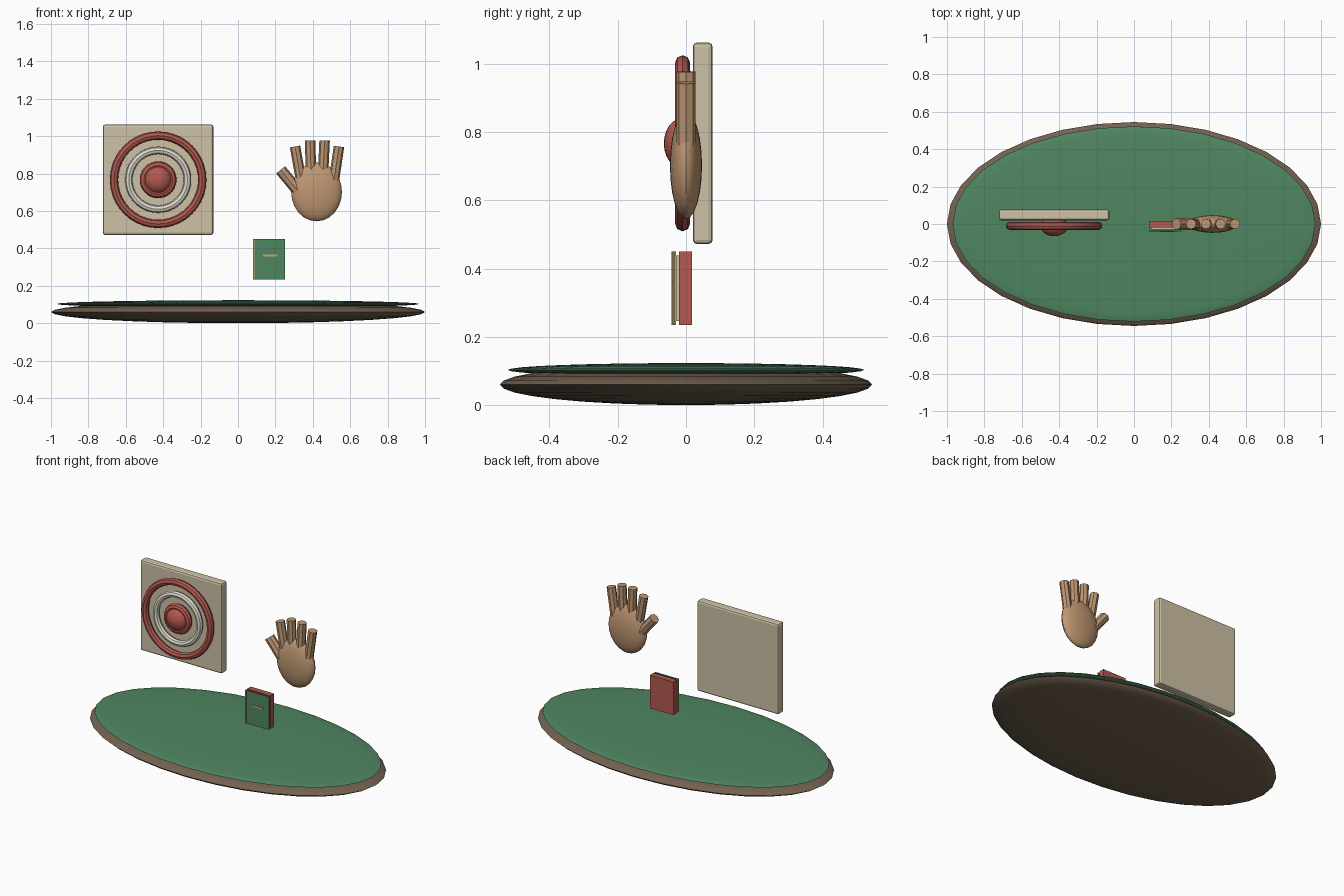
import bpy, math
from mathutils import Vector

if "Cube" in bpy.data.objects:
    bpy.data.objects.remove(bpy.data.objects["Cube"])


def material(name, rgb):
    m = bpy.data.materials.new(name)
    m.diffuse_color = (*rgb, 1)
    m.use_nodes = True
    m.node_tree.nodes["Principled BSDF"].inputs["Base Color"].default_value = m.diffuse_color
    return m


GREEN = material("green", (0.08, 0.24, 0.12))
BROWN = material("brown", (0.17, 0.12, 0.08))
RED = material("red", (0.45, 0.10, 0.08))
CREAM = material("cream", (0.62, 0.54, 0.38))
WHITE = material("white", (0.75, 0.72, 0.63))
SKIN = material("tan", (0.52, 0.31, 0.17))
GOLD = material("gold", (0.60, 0.40, 0.12))


def finish(name, mat, smooth=True):
    ob = bpy.context.object
    ob.name = name
    ob.data.materials.append(mat)
    if smooth:
        bpy.ops.object.transform_apply(location=False, rotation=True, scale=True)
        bpy.ops.object.shade_smooth_by_angle(angle=math.radians(35))
    return ob


def ellipsoid(name, loc, radii, mat, seg=32, rings=16):
    bpy.ops.mesh.primitive_uv_sphere_add(segments=seg, ring_count=rings, radius=1, location=loc)
    bpy.context.object.scale = radii
    return finish(name, mat)


def box(name, lo, hi, mat, bevel=0):
    lo, hi = Vector(lo), Vector(hi)
    bpy.ops.mesh.primitive_cube_add(size=1, location=(lo + hi) / 2)
    bpy.context.object.scale = hi - lo
    bpy.ops.object.transform_apply(location=False, rotation=False, scale=True)
    ob = finish(name, mat, False)
    if bevel:
        b = ob.modifiers.new("bevel", 'BEVEL')
        b.width, b.segments = bevel, 2
    return ob


def ring(name, loc, major, minor, mat):
    bpy.ops.mesh.primitive_torus_add(location=loc, rotation=(math.pi / 2, 0, 0), major_radius=major,
                                     minor_radius=minor, major_segments=40, minor_segments=8)
    return finish(name, mat)


def rod(name, a, b, radius, mat):
    a, b = Vector(a), Vector(b)
    bpy.ops.mesh.primitive_cylinder_add(vertices=8, radius=radius, depth=(b - a).length, location=(a + b) / 2)
    bpy.context.object.rotation_euler = (b - a).to_track_quat('Z', 'Y').to_euler()
    return finish(name, mat)


# oval base with a green top
ellipsoid("base", (0, 0, 0.06), (1.0, 0.545, 0.06), BROWN)
ellipsoid("base_top", (0, 0, 0.103), (0.97, 0.522, 0.02), GREEN)

# target board, rings and bullseye
cx, cz = -0.427, 0.767
box("target_board", (cx - 0.295, 0.02, cz - 0.295), (cx + 0.295, 0.078, cz + 0.295), CREAM, 0.012)
for name, major, minor, mat in [("outer_ring", 0.236, 0.022, RED),
                                ("middle_ring", 0.157, 0.020, WHITE),
                                ("inner_ring", 0.076, 0.022, RED)]:
    ring(name, (cx, -0.01, cz), major, minor, mat)
ellipsoid("bullseye", (cx, -0.012, cz), (0.073, 0.053, 0.073), RED, 24, 12)

# open hand
ellipsoid("palm", (0.42, 0, 0.702), (0.136, 0.047, 0.157), SKIN, 24, 12)
for i, (x0, x1, z1) in enumerate([(0.337, 0.305, 0.945), (0.392, 0.385, 0.977),
                                  (0.453, 0.463, 0.977), (0.513, 0.54, 0.945)]):
    rod(f"finger_{i + 1}", (x0, 0, 0.765), (x1, 0, z1), 0.028, SKIN)
rod("thumb", (0.335, 0, 0.69), (0.228, 0, 0.82), 0.031, SKIN)

# small book with a gold spine strip and clasp
box("book_back", (0.08, -0.02, 0.234), (0.25, 0.017, 0.45), RED)
box("book_pages", (0.09, -0.029, 0.246), (0.243, -0.019, 0.438), CREAM)
box("book_cover", (0.08, -0.039, 0.234), (0.25, -0.033, 0.45), GREEN)
box("book_spine", (0.08, -0.042, 0.234), (0.089, -0.029, 0.45), GOLD)
box("book_clasp", (0.135, -0.043, 0.356), (0.21, -0.036, 0.367), GOLD)
